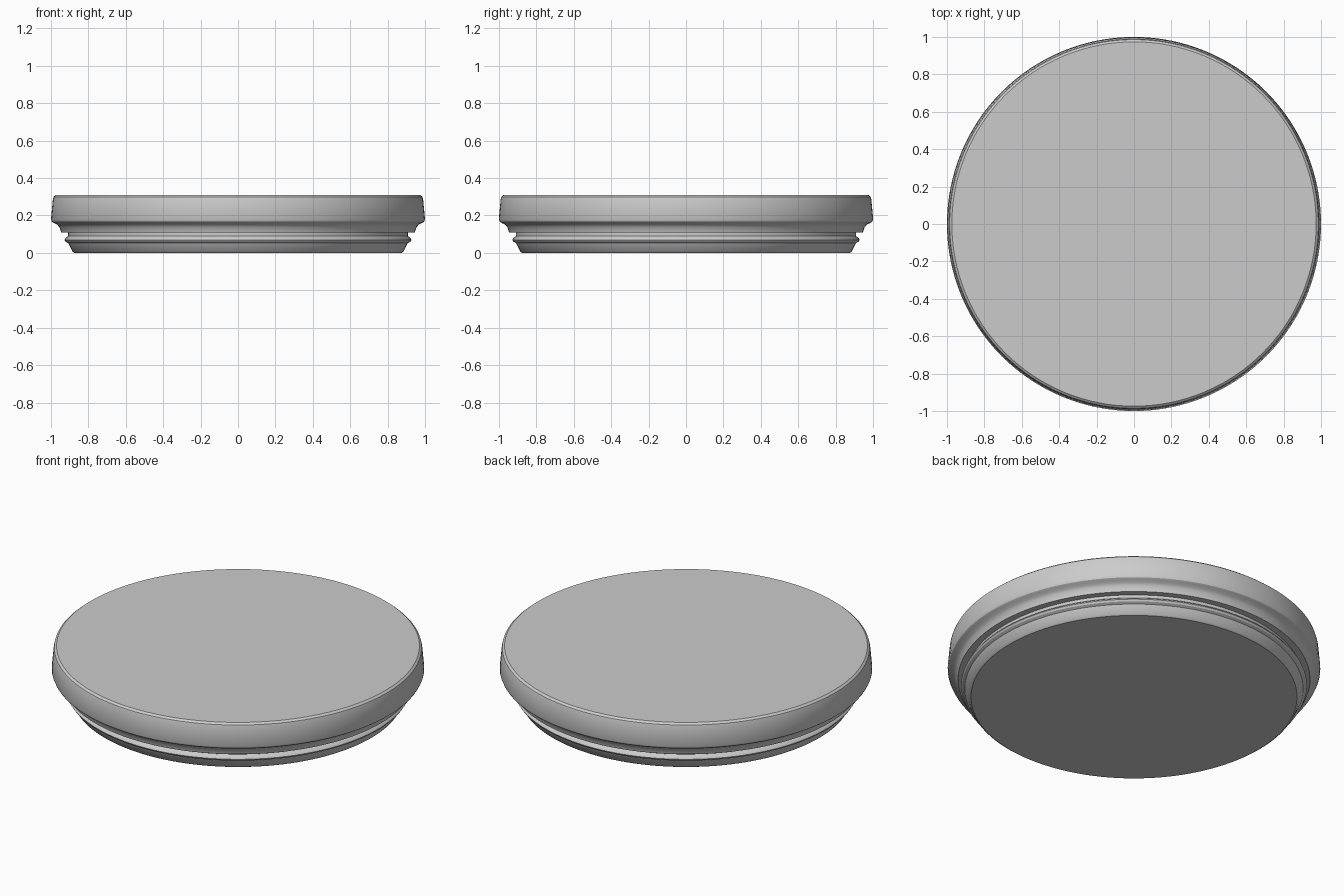
import bpy, bmesh, math

cube = bpy.data.objects.get("Cube")
if cube:
    bpy.data.objects.remove(cube, do_unlink=True)

# Plain grey for the whole disc
grey = bpy.data.materials.new("plain_grey")
grey.use_nodes = True
colour = (0.6, 0.6, 0.6, 1)
grey.diffuse_color = colour
grey.node_tree.nodes["Principled BSDF"].inputs["Base Color"].default_value = colour

# Moulded edge as (radius, height), from the underside up to the top
profile = [
    (0, 0), (0.875, 0), (0.885, 0.007), (0.907, 0.052),          # tapered foot
    (0.922, 0.06), (0.928, 0.07), (0.922, 0.08),                 # rounded bead
    (0.908, 0.09), (0.908, 0.108),                               # groove
    (0.945, 0.108), (0.948, 0.118), (0.955, 0.138),              # cove
    (0.967, 0.152), (0.985, 0.16), (0.995, 0.167), (1, 0.178),
    (0.99, 0.285), (0.986, 0.3), (0.974, 0.31), (0, 0.31),       # broad rim and top
]

# Spin the profile into a disc
bm = bmesh.new()
verts = [bm.verts.new((r, 0, z)) for r, z in profile]
edges = [bm.edges.new(pair) for pair in zip(verts, verts[1:])]
bmesh.ops.spin(bm, geom=verts + edges, cent=(0, 0, 0), axis=(0, 0, 1),
               angle=math.tau, steps=128, use_merge=True)
bmesh.ops.remove_doubles(bm, verts=bm.verts, dist=0.0001)
bmesh.ops.recalc_face_normals(bm, faces=bm.faces)
mesh = bpy.data.meshes.new("round_plinth")
bm.to_mesh(mesh)
bm.free()

plinth = bpy.data.objects.new("round_plinth", mesh)
bpy.context.collection.objects.link(plinth)
mesh.materials.append(grey)

# Smooth curves, sharp moulding edges
bpy.ops.object.select_all(action="DESELECT")
plinth.select_set(True)
bpy.context.view_layer.objects.active = plinth
bpy.ops.object.shade_smooth_by_angle(angle=math.radians(30))
